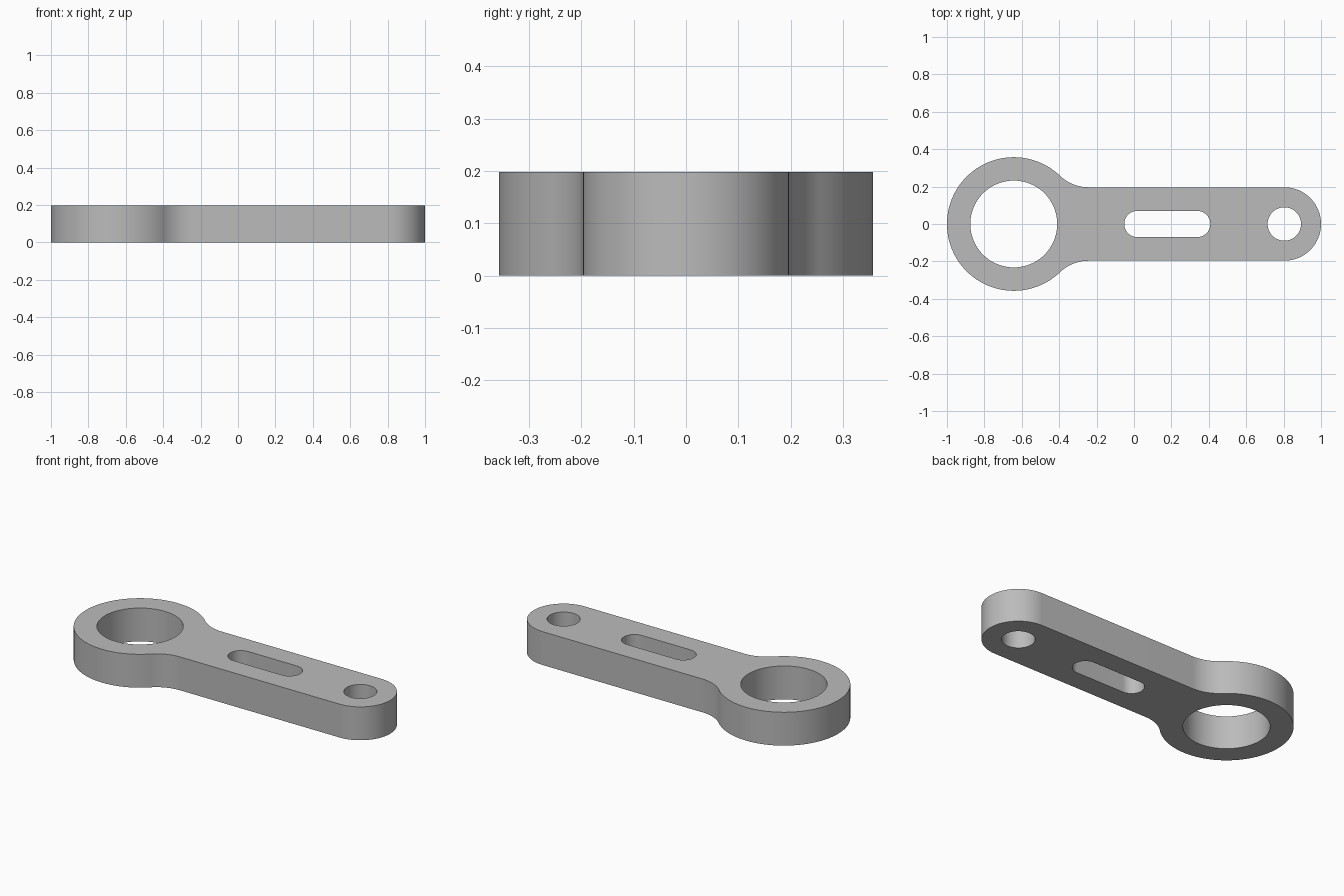
import bpy, bmesh
from math import cos, sin, pi, atan2, sqrt

cube = bpy.data.objects.get("Cube")
if cube:
    bpy.data.objects.remove(cube, do_unlink=True)

UNIT = 1 / 56                       # overall length is 112 units
THICK = 0.198
BIG_X, SMALL_X = -36 * UNIT, 45 * UNIT
BIG_R, BIG_HOLE = 20 * UNIT, 13 * UNIT
ARM_R, SMALL_HOLE = 11 * UNIT, 5 * UNIT
SLOT_X0, SLOT_X1, SLOT_R = 0.018, 0.338, 0.07
FILLET = 0.22


def arc(cx, cy, r, a0, a1, n):
    """Points along an arc, both ends included."""
    return [(cx + r * cos(a0 + (a1 - a0) * i / n),
             cy + r * sin(a0 + (a1 - a0) * i / n)) for i in range(n + 1)]


def circle(cx, r, n=96):
    return arc(cx, 0, r, 0, 2 * pi, n)[:-1]


# Outline: small end, fillet, large ring; lower half mirrored from the upper
fillet_y = ARM_R + FILLET
fillet_dx = sqrt((BIG_R + FILLET) ** 2 - fillet_y ** 2)
meet = atan2(fillet_y, fillet_dx)
upper = (arc(SMALL_X, 0, ARM_R, 0, pi / 2, 32)
         + arc(BIG_X + fillet_dx, fillet_y, FILLET, -pi / 2, meet - pi, 20)
         + arc(BIG_X, 0, BIG_R, meet, pi, 48)[1:])
outline = upper + [(x, -y) for x, y in upper[-2:0:-1]]

# Openings: large bore, small bore and rounded slot
slot = (arc(SLOT_X1, 0, SLOT_R, -pi / 2, pi / 2, 32)
        + arc(SLOT_X0, 0, SLOT_R, pi / 2, 3 * pi / 2, 32))
loops = [outline, circle(BIG_X, BIG_HOLE), circle(SMALL_X, SMALL_HOLE), slot]

# Fill the flat profile and extrude it to a plate
bm = bmesh.new()
for points in loops:
    verts = [bm.verts.new((x, y, 0)) for x, y in points]
    for a, b in zip(verts, verts[1:] + verts[:1]):
        bm.edges.new((a, b))
bmesh.ops.triangle_fill(bm, use_beauty=True, edges=bm.edges[:], normal=(0, 0, 1))
top = bmesh.ops.extrude_face_region(bm, geom=bm.faces[:], use_keep_orig=True)
bmesh.ops.translate(bm, vec=(0, 0, THICK),
                    verts=[v for v in top["geom"] if isinstance(v, bmesh.types.BMVert)])
bmesh.ops.recalc_face_normals(bm, faces=bm.faces[:])
mesh = bpy.data.meshes.new("link_arm")
bm.to_mesh(mesh)
bm.free()
link_arm = bpy.data.objects.new("link_arm", mesh)
bpy.context.collection.objects.link(link_arm)

# Plain grey material
GREY = (0.5, 0.5, 0.5, 1)
grey = bpy.data.materials.new("grey_metal")
grey.use_nodes = True
grey.diffuse_color = GREY
grey.node_tree.nodes["Principled BSDF"].inputs["Base Color"].default_value = GREY
mesh.materials.append(grey)

# Smooth round walls, crisp rims
bpy.ops.object.select_all(action="DESELECT")
link_arm.select_set(True)
bpy.context.view_layer.objects.active = link_arm
bpy.ops.object.shade_smooth_by_angle(angle=pi / 6)
